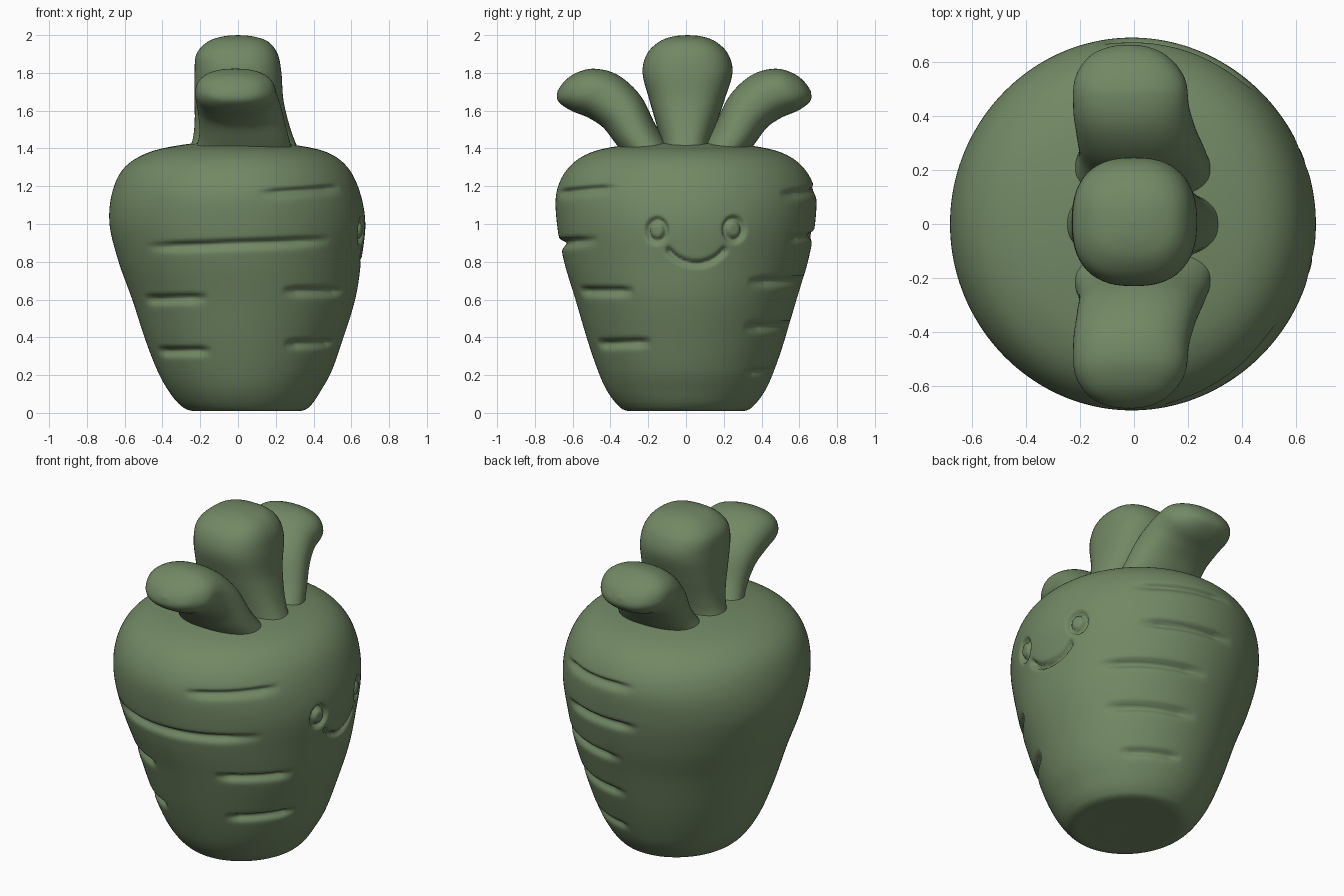
import bpy, bmesh
from math import sin, cos, pi, radians, degrees, exp, atan2, hypot


def spline(rows, steps):
    """Smooth curve through the section rows."""
    out = []
    for i in range(len(rows) - 1):
        p0, p1, p2 = rows[max(i - 1, 0)], rows[i], rows[i + 1]
        p3 = rows[min(i + 2, len(rows) - 1)]
        for s in range(steps):
            t = s / steps
            out.append([0.5 * (2 * b + (c - a) * t + (2 * a - 5 * b + 4 * c - d) * t * t
                               + (3 * b - a - 3 * c + d) * t ** 3)
                        for a, b, c, d in zip(p0, p1, p2, p3)])
    return out + [list(rows[-1])]


def loft(name, rows, n, steps, power=2.0, dent=None, focus=0.0):
    """Rows are (x, y, z, half width in x, half depth, tilt about x in degrees)."""
    bm = bmesh.new()
    rings = []
    for x, y, z, rx, rt, tilt in spline(rows, steps):
        a, ring = radians(tilt), []
        for i in range(n):
            t = 2 * pi * i / n
            t -= focus * sin(t)
            c, s = cos(t), sin(t)
            k = (abs(c) ** power + abs(s) ** power) ** (-1 / power)
            u, v = max(rx, 0.001) * c * k, max(rt, 0.001) * s * k
            if dent:
                d = dent(t, x + u, y + v, z)
                u, v = u - d * c, v - d * s
            ring.append(bm.verts.new((x + u, y + v * cos(a), z - v * sin(a))))
        rings.append(ring)
    for r0, r1 in zip(rings, rings[1:]):
        for i in range(n):
            j = (i + 1) % n
            bm.faces.new((r0[i], r0[j], r1[j], r1[i]))
    bm.faces.new(rings[0])
    bm.faces.new(rings[-1])
    bmesh.ops.recalc_face_normals(bm, faces=bm.faces)
    for f in bm.faces:
        f.smooth = True
    me = bpy.data.meshes.new(name)
    bm.to_mesh(me)
    bm.free()
    ob = bpy.data.objects.new(name, me)
    bpy.context.collection.objects.link(ob)
    me.materials.append(green)
    return ob


green = bpy.data.materials.new("green")
green.diffuse_color = (0.17, 0.25, 0.13, 1)

# Skin creases: start angle, end angle, start height, end height, depth
CREASES = [
    (-138, -43, 0.88, 0.92, 0.036), (-80, -32, 1.165, 1.195, 0.024),
    (-153, -108, 0.605, 0.615, 0.034), (-70, -27, 0.65, 0.65, 0.034),
    (-156, -110, 0.33, 0.335, 0.034), (-66, -20, 0.37, 0.38, 0.034),
    (46, 100, 1.16, 1.19, 0.026), (52, 102, 0.93, 0.95, 0.034),
    (32, 92, 0.70, 0.71, 0.034), (34, 92, 0.46, 0.47, 0.032),
    (42, 88, 0.22, 0.23, 0.022),
]


def carving(t, x, y, z):
    """Depth of creases, eye rings and smile at a skin point."""
    ang = (degrees(t) + 180) % 360 - 180
    d = 0.0
    for a0, a1, z0, z1, depth in CREASES:
        if a0 < ang < a1:
            f = (ang - a0) / (a1 - a0)
            fade = min(1, 5 * f, 5 * (1 - f))
            h = z - z0 - (z1 - z0) * f
            w = 0.014 if h > 0 else 0.026
            d += depth * fade * exp(-(h / w) ** 2)
    if x > 0.3:
        for ey, ez in ((-0.155, 0.965), (0.255, 0.972)):
            e = (hypot((y - ey) / 0.048, (z - ez) / 0.055) - 1) * 0.05
            d += 0.03 * exp(-(e / 0.012) ** 2)
        phi = max(-0.88, min(0.88, atan2(y - 0.055, 0.98 - z)))
        e = hypot(y - 0.055 - 0.19 * sin(phi), z - 0.98 + 0.19 * cos(phi))
        d += 0.035 * exp(-(e / 0.014) ** 2)
    return d


# Root body, leaning slightly at the base
loft("carrot_body", [
    (0.045, 0, 0.012, 0.0, 0.0, 0), (0.045, 0, 0.01, 0.20, 0.22, 0),
    (0.045, 0, 0.012, 0.295, 0.315, 0), (0.04, 0, 0.045, 0.35, 0.365, 0),
    (0.035, 0, 0.12, 0.405, 0.42, 0), (0.035, 0, 0.22, 0.46, 0.465, 0),
    (0.032, 0, 0.38, 0.52, 0.52, 0), (0.03, 0, 0.60, 0.59, 0.585, 0),
    (0.01, 0, 0.80, 0.642, 0.645, 0), (-0.003, 0, 1.00, 0.677, 0.683, 0),
    (-0.01, 0, 1.17, 0.655, 0.685, 0), (-0.01, 0, 1.30, 0.59, 0.62, 0),
    (0, 0, 1.38, 0.47, 0.50, 0), (0, 0, 1.42, 0.29, 0.31, 0),
    (0, 0, 1.435, 0.12, 0.12, 0), (0, 0, 1.437, 0.0, 0.0, 0),
], 300, 16, dent=carving, focus=0.4)

# Upright middle leaf
loft("middle_leaf", [
    (0.03, 0, 1.34, 0.32, 0.13, 0), (0.03, 0, 1.43, 0.275, 0.135, 0),
    (0.02, 0.002, 1.53, 0.25, 0.16, 0), (0.005, 0.005, 1.66, 0.235, 0.20, 0),
    (0, 0.008, 1.80, 0.23, 0.238, 0), (-0.005, 0.008, 1.90, 0.215, 0.215, 0),
    (0, 0.008, 1.965, 0.16, 0.15, 0), (0, 0.008, 1.993, 0.08, 0.075, 0),
    (0, 0.008, 2.0, 0.0, 0.0, 0),
], 64, 6, power=2.5)

# Two side leaves curling outwards, mirrored front to back
LEAF = [
    (0.03, 0.17, 1.35, 0.27, 0.115, 25), (0.03, 0.255, 1.47, 0.235, 0.116, 27),
    (0.01, 0.33, 1.595, 0.222, 0.130, 40), (-0.01, 0.425, 1.675, 0.215, 0.137, 57),
    (-0.015, 0.53, 1.71, 0.205, 0.126, 63), (-0.02, 0.605, 1.715, 0.155, 0.090, 66),
    (-0.02, 0.645, 1.708, 0.085, 0.048, 68), (-0.02, 0.66, 1.705, 0.0, 0.0, 68),
]
for name, side in (("back_leaf", 1.0), ("front_leaf", -1.03)):
    s = 1 if side > 0 else -1
    loft(name, [(x, y * side, z, rx, rt, a * s) for x, y, z, rx, rt, a in LEAF],
         64, 6, power=2.3)
